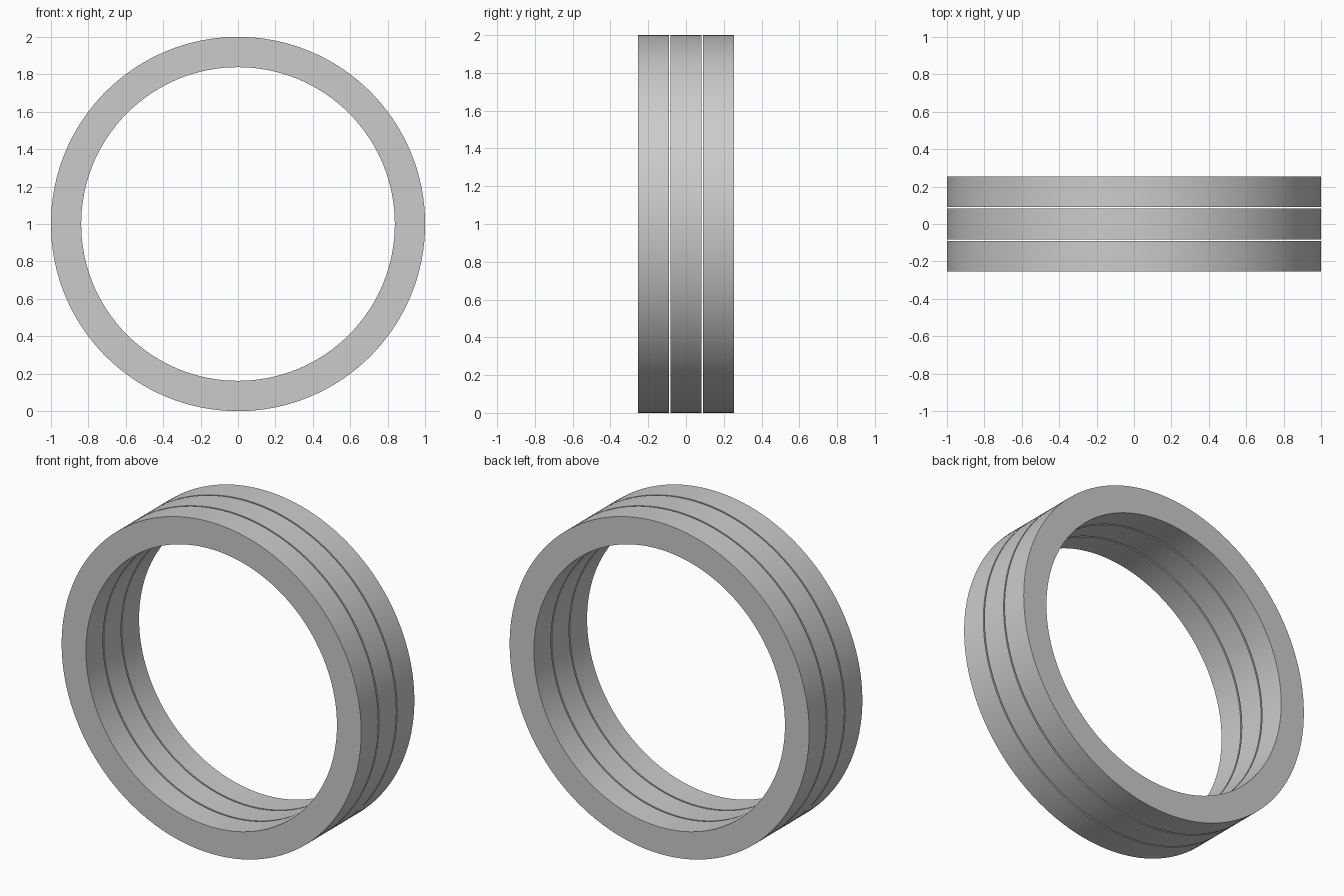
import bpy, bmesh, math

if "Cube" in bpy.data.objects:
    bpy.data.objects.remove(bpy.data.objects["Cube"])

SEGMENTS = 128
OUTER, INNER = 1.0, 0.838
WIDTH, PITCH = 0.163, 0.172


def make_ring(name, y):
    """Flat-sided ring around the y axis, standing on z = 0."""
    h = WIDTH / 2
    profile = [(OUTER, -h), (OUTER, h), (INNER, h), (INNER, -h)]
    bm = bmesh.new()
    loops = []
    for i in range(SEGMENTS):
        a = 2 * math.pi * i / SEGMENTS
        loops.append([bm.verts.new((r * math.cos(a), d, r * math.sin(a)))
                      for r, d in profile])
    for i in range(SEGMENTS):
        p, q = loops[i], loops[(i + 1) % SEGMENTS]
        for j in range(4):
            k = (j + 1) % 4
            bm.faces.new((p[j], p[k], q[k], q[j]))
    bmesh.ops.recalc_face_normals(bm, faces=bm.faces)
    mesh = bpy.data.meshes.new(name)
    bm.to_mesh(mesh)
    bm.free()
    ring = bpy.data.objects.new(name, mesh)
    ring.location = (0, y, OUTER)
    bpy.context.collection.objects.link(ring)
    bpy.ops.object.select_all(action='DESELECT')
    ring.select_set(True)
    bpy.context.view_layer.objects.active = ring
    bpy.ops.object.shade_smooth_by_angle(angle=math.radians(30))


# Three equal rings side by side with narrow gaps
for name, step in (("front_ring", -1), ("middle_ring", 0), ("back_ring", 1)):
    make_ring(name, step * PITCH)
